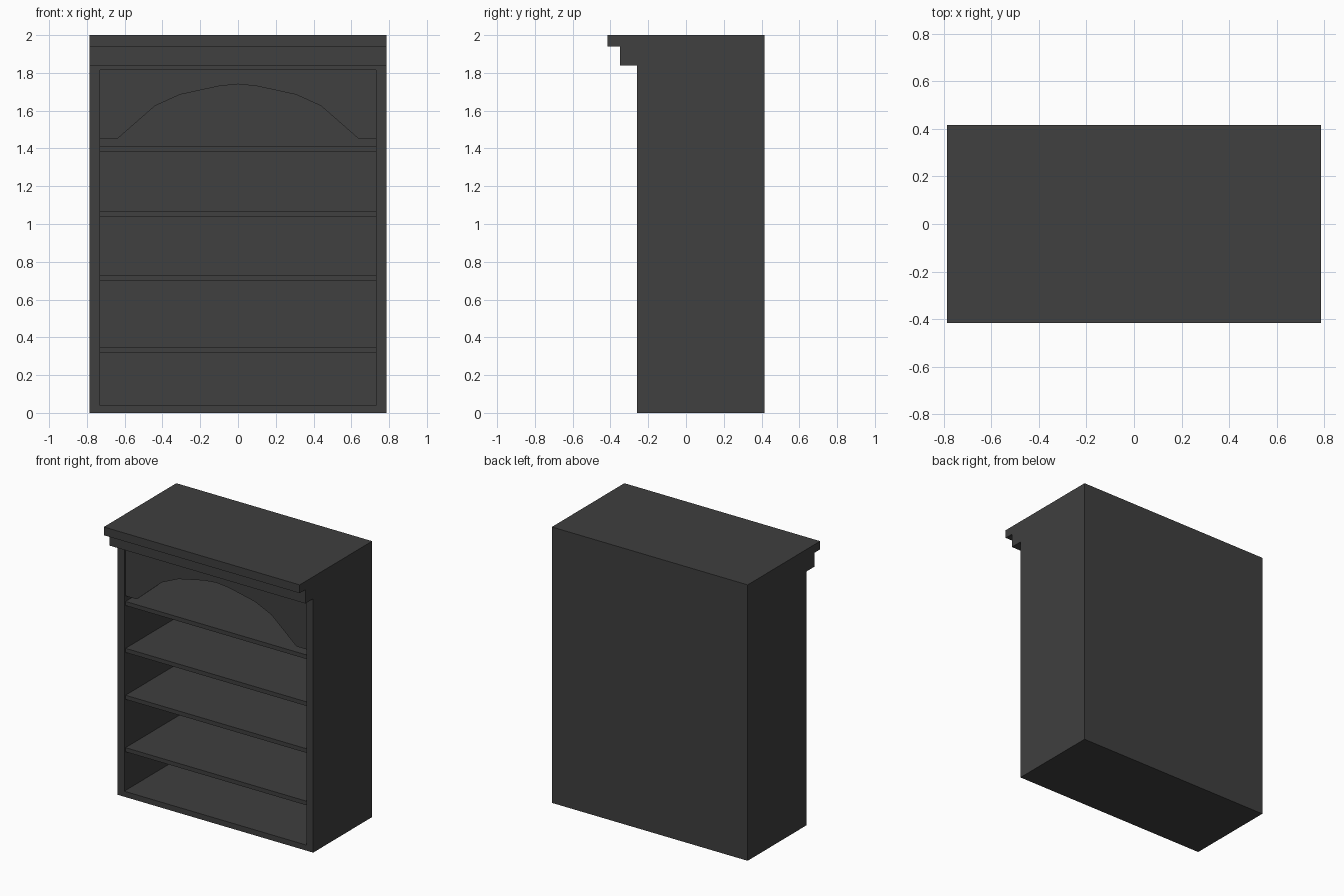
import bpy
import bmesh

cube = bpy.data.objects.get("Cube")
if cube:
    bpy.data.objects.remove(cube, do_unlink=True)

# Single dark finish
finish = bpy.data.materials.new("dark grey finish")
finish.use_nodes = True
grey = (0.05, 0.05, 0.05, 1)
finish.diffuse_color = grey
finish.node_tree.nodes["Principled BSDF"].inputs["Base Color"].default_value = grey


def prism(name, profile, axis, start, end):
    """Extrude a 2D profile along x (profile is y, z) or y (profile is x, z)."""
    bm = bmesh.new()
    verts = [bm.verts.new((start, a, b) if axis == "x" else (a, start, b))
             for a, b in profile]
    face = bm.faces.new(verts)
    extruded = bmesh.ops.extrude_face_region(bm, geom=[face])["geom"]
    moved = [g for g in extruded if isinstance(g, bmesh.types.BMVert)]
    step = end - start
    bmesh.ops.translate(bm, verts=moved,
                        vec=(step, 0, 0) if axis == "x" else (0, step, 0))
    bmesh.ops.recalc_face_normals(bm, faces=bm.faces)
    mesh = bpy.data.meshes.new(name)
    bm.to_mesh(mesh)
    bm.free()
    mesh.materials.append(finish)
    obj = bpy.data.objects.new(name, mesh)
    bpy.context.collection.objects.link(obj)
    return obj


def board(name, y0, y1, z0, z1, x0, x1):
    return prism(name, [(y0, z0), (y1, z0), (y1, z1), (y0, z1)], "x", x0, x1)


HALF, INNER = 0.785, 0.73
FRONT, BACK = -0.26, 0.415
BACK_INNER = 0.395
RECESS = 0.015
CEILING = 1.815

# Carcass: sides, plinth board and back
for side, sign in (("left", 1), ("right", -1)):
    board(side + "_side", FRONT, BACK, 0, CEILING, sign * INNER, sign * HALF)
board("bottom_board", FRONT, BACK, 0, 0.04, -INNER, INNER)
board("back_panel", BACK_INNER, BACK, 0.04, CEILING, -INNER, INNER)

# Shelves, set slightly behind the frame
for i, z in enumerate((0.32, 0.70, 1.04, 1.38)):
    board(f"shelf_{i + 1}", FRONT + RECESS, BACK_INNER, z, z + 0.03, -INNER, INNER)

# Stepped crown along the front
crown = [(BACK, CEILING), (BACK, 2), (-0.415, 2), (-0.415, 1.94),
         (-0.35, 1.94), (-0.35, 1.84), (FRONT, 1.84), (FRONT, CEILING)]
prism("stepped_crown", crown, "x", -HALF, HALF)

# Arched valance above the top shelf
half_arch = [(INNER, 1.45), (0.64, 1.45), (0.44, 1.625), (0.307, 1.685), (0.1, 1.73)]
arch = half_arch + [(0, 1.74)] + [(-x, z) for x, z in reversed(half_arch)]
prism("arched_valance", arch + [(-INNER, CEILING), (INNER, CEILING)], "y",
      FRONT + RECESS, FRONT + RECESS + 0.02)
